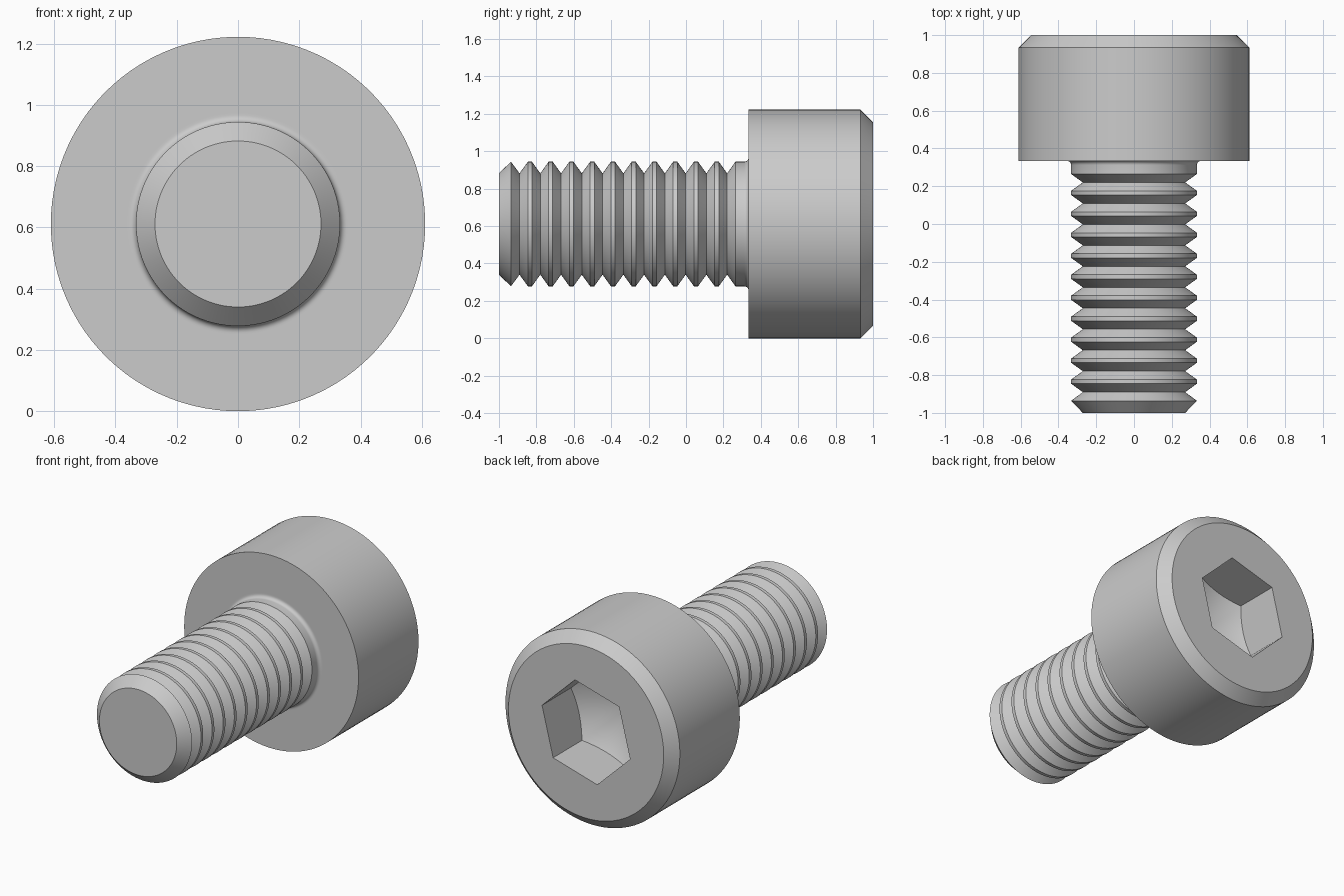
import bpy, bmesh, math

cube = bpy.data.objects.get("Cube")
if cube:
    bpy.data.objects.remove(cube)

SIDES = 96              # divisible by 6, so hexagon corners fall on vertices
AXIS_Z = 0.611          # height of the screw's axis
HEX_TURN = math.radians(16)

steel = bpy.data.materials.new("grey_steel")
steel.use_nodes = True
GREY = (0.6, 0.6, 0.6, 1)
steel.diffuse_color = GREY
bsdf = next(n for n in steel.node_tree.nodes if n.type == 'BSDF_PRINCIPLED')
bsdf.inputs["Base Color"].default_value = GREY


def lathe(name, rings):
    """Skin rings along y. A ring is a function angle -> (radius, y), a plain
    (radius, y) pair, or a pair with radius 0 for a centre point."""
    bm = bmesh.new()
    loops = []
    for ring in rings:
        if not callable(ring) and ring[0] == 0:
            loops.append([bm.verts.new((0, ring[1], 0))] * SIDES)
            continue
        loop = []
        for i in range(SIDES):
            a = 2 * math.pi * i / SIDES
            r, y = ring(a) if callable(ring) else ring
            loop.append(bm.verts.new((r * math.cos(a + HEX_TURN), y, r * math.sin(a + HEX_TURN))))
        loops.append(loop)
    for lo, hi in zip(loops, loops[1:]):
        for i in range(SIDES):
            j = (i + 1) % SIDES
            corners = dict.fromkeys((lo[i], hi[i], hi[j], lo[j]))
            bm.faces.new(list(corners))
    mesh = bpy.data.meshes.new(name)
    bm.normal_update()
    bm.to_mesh(mesh)
    bm.free()
    obj = bpy.data.objects.new(name, mesh)
    obj.location.z = AXIS_Z
    mesh.materials.append(steel)
    bpy.context.collection.objects.link(obj)
    bpy.ops.object.select_all(action='DESELECT')
    obj.select_set(True)
    bpy.context.view_layer.objects.active = obj
    bpy.ops.object.shade_smooth_by_angle(angle=math.radians(28))
    return obj


# Threaded shank: chamfered tip, ring-shaped threads, plain neck, fillet
CREST, ROOT, PITCH = 0.333, 0.271, 0.111
HEAD_Y = 0.334
FILLET = 0.022
shank = [(0, -1), (ROOT, -1), (CREST, -0.936)]
for k in range(11):
    valley = -0.89 + k * PITCH
    if k:
        shank.append((CREST, valley - 0.0445))
    shank.append((ROOT, valley))
    shank.append((CREST, valley + 0.0445))
for k in range(7):
    a = math.radians(15 * k)
    shank.append((CREST + FILLET * (1 - math.cos(a)), HEAD_Y - FILLET * (1 - math.sin(a))))
shank.append((0.362, HEAD_Y))
lathe("threaded_shank", shank)

# Head: flat underside, cylinder, chamfer, hexagon socket with a conical floor
HEX_R, HEX_DEPTH, CONE = 0.321, 0.289, math.tan(math.radians(30))


def hex_radius(a):
    return HEX_R * math.cos(math.pi / 6) / math.cos(a % (math.pi / 3) - math.pi / 6)


def socket_rim(a):
    return hex_radius(a), 1


def socket_floor(a):
    r = hex_radius(a)
    return r, 1 - HEX_DEPTH - (HEX_R - r) * CONE


lathe("screw_head", [
    (0.362, HEAD_Y), (0.611, HEAD_Y), (0.611, 0.934), (0.544, 1),
    socket_rim, socket_floor, (0, 1 - HEX_DEPTH - HEX_R * CONE),
])
